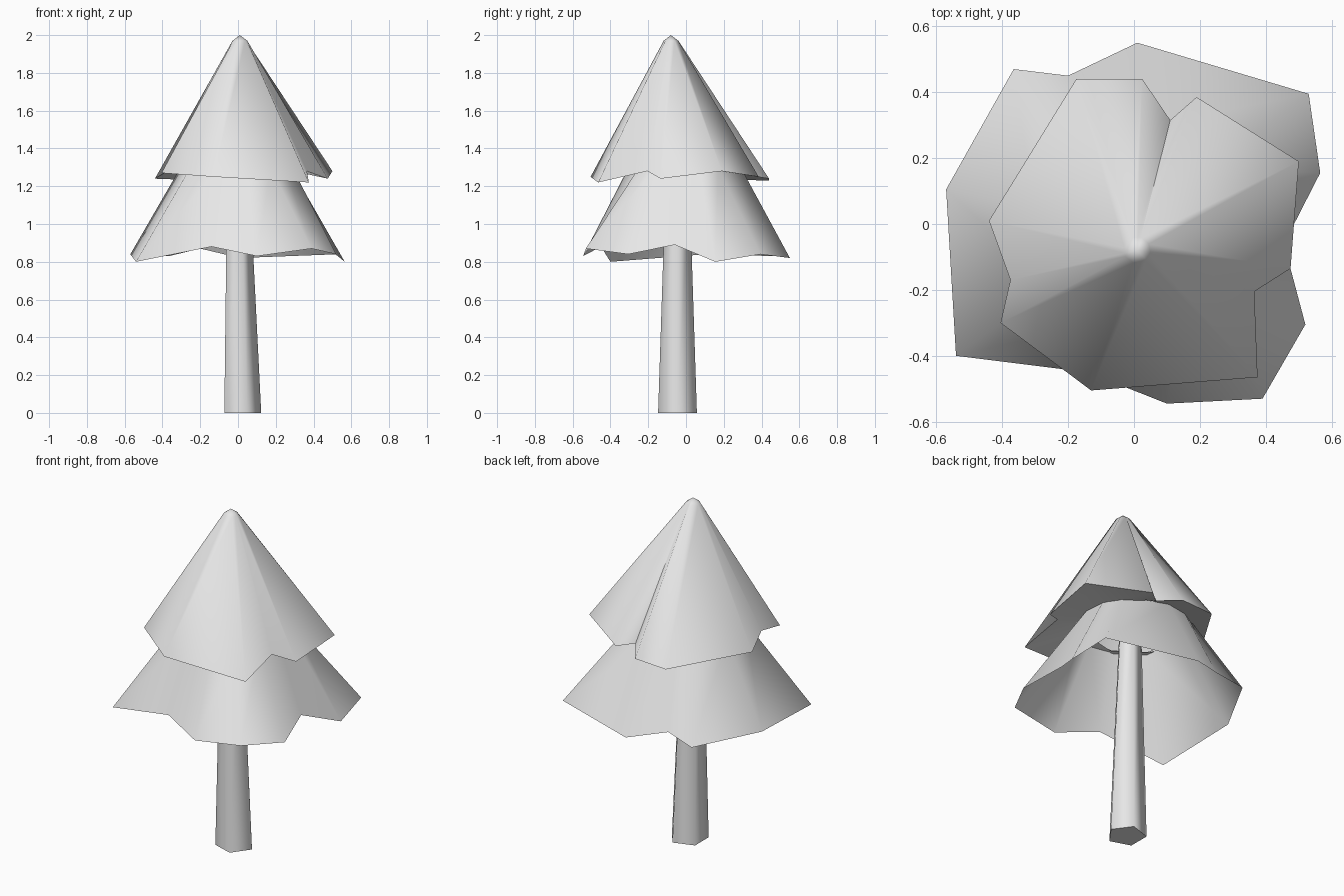
import bpy
import bmesh
from math import radians, cos, sin, tau
from mathutils import Vector

default_cube = bpy.data.objects.get("Cube")
if default_cube:
    bpy.data.objects.remove(default_cube, do_unlink=True)

# One plain grey for the whole tree
grey = bpy.data.materials.new("light_grey")
grey.use_nodes = True
colour = (0.8, 0.8, 0.8, 1)
grey.diffuse_color = colour
grey.node_tree.nodes["Principled BSDF"].inputs["Base Color"].default_value = colour


def circle_below(lip, centre, radius):
    """Ring at centre height, each point in the direction of a lip point."""
    centre = Vector(centre)
    ring = []
    for point in lip:
        direction = Vector(point) - centre
        direction.z = 0
        ring.append(centre + direction.normalized() * radius)
    return ring


def polygon(centre, radius, sides):
    return [Vector(centre) + Vector((cos(tau * i / sides), sin(tau * i / sides), 0)) * radius
            for i in range(sides)]


def loft(name, rings, apex=None, capped=False):
    """Join rings of equal length, with an optional point or flat caps."""
    bm = bmesh.new()
    loops = [[bm.verts.new(point) for point in ring] for ring in rings]
    count = len(loops[0])
    for lower, upper in zip(loops, loops[1:]):
        for i in range(count):
            j = (i + 1) % count
            bm.faces.new((lower[i], lower[j], upper[j], upper[i]))
    if apex:
        tip = bm.verts.new(apex)
        for i in range(count):
            bm.faces.new((loops[-1][i], loops[-1][(i + 1) % count], tip))
    if capped:
        bm.faces.new(reversed(loops[0]))
        bm.faces.new(loops[-1])
    mesh = bpy.data.meshes.new(name)
    bm.to_mesh(mesh)
    bm.free()
    mesh.materials.append(grey)
    obj = bpy.data.objects.new(name, mesh)
    bpy.context.collection.objects.link(obj)
    bpy.ops.object.select_all(action="DESELECT")
    obj.select_set(True)
    bpy.context.view_layer.objects.active = obj
    bpy.ops.object.shade_smooth_by_angle(angle=radians(80))
    return obj


# Ragged hems of the two foliage tiers, counter-clockwise
upper_hem = [
    (.5, .19, 1.28), (.19, .385, 1.25), (.11, .315, 1.26), (.025, .44, 1.24),
    (-.175, .44, 1.23), (-.44, .01, 1.24), (-.375, -.17, 1.28), (-.405, -.3, 1.27),
    (-.13, -.505, 1.25), (.375, -.465, 1.22), (.365, -.205, 1.28), (.475, -.135, 1.24),
]
lower_hem = [
    (.565, .155, .8), (.53, .395, .84), (.01, .55, .82), (-.2, .45, .87),
    (-.365, .47, .83), (-.57, .105, .84), (-.54, -.4, .8), (-.14, -.45, .88),
    (.1, -.545, .83), (.39, -.53, .87), (.52, -.305, .84), (.455, -.06, .89),
]

# Upper tier: underside, hem, narrow crown and rounded tip
loft("upper_foliage",
     [circle_below(upper_hem, (-.01, -.01, 1.29), .29),
      upper_hem,
      circle_below(upper_hem, (.01, -.08, 1.97), .04)],
     apex=(.01, -.08, 2))

# Lower tier: open skirt that disappears under the upper tier
loft("lower_foliage",
     [lower_hem, circle_below(lower_hem, (-.01, -.01, 1.3), .3)])

# Tapered five-sided trunk
loft("trunk",
     [polygon((.015, -.045, 0), .108, 5), polygon((-.005, -.045, 1.25), .065, 5)],
     capped=True)
